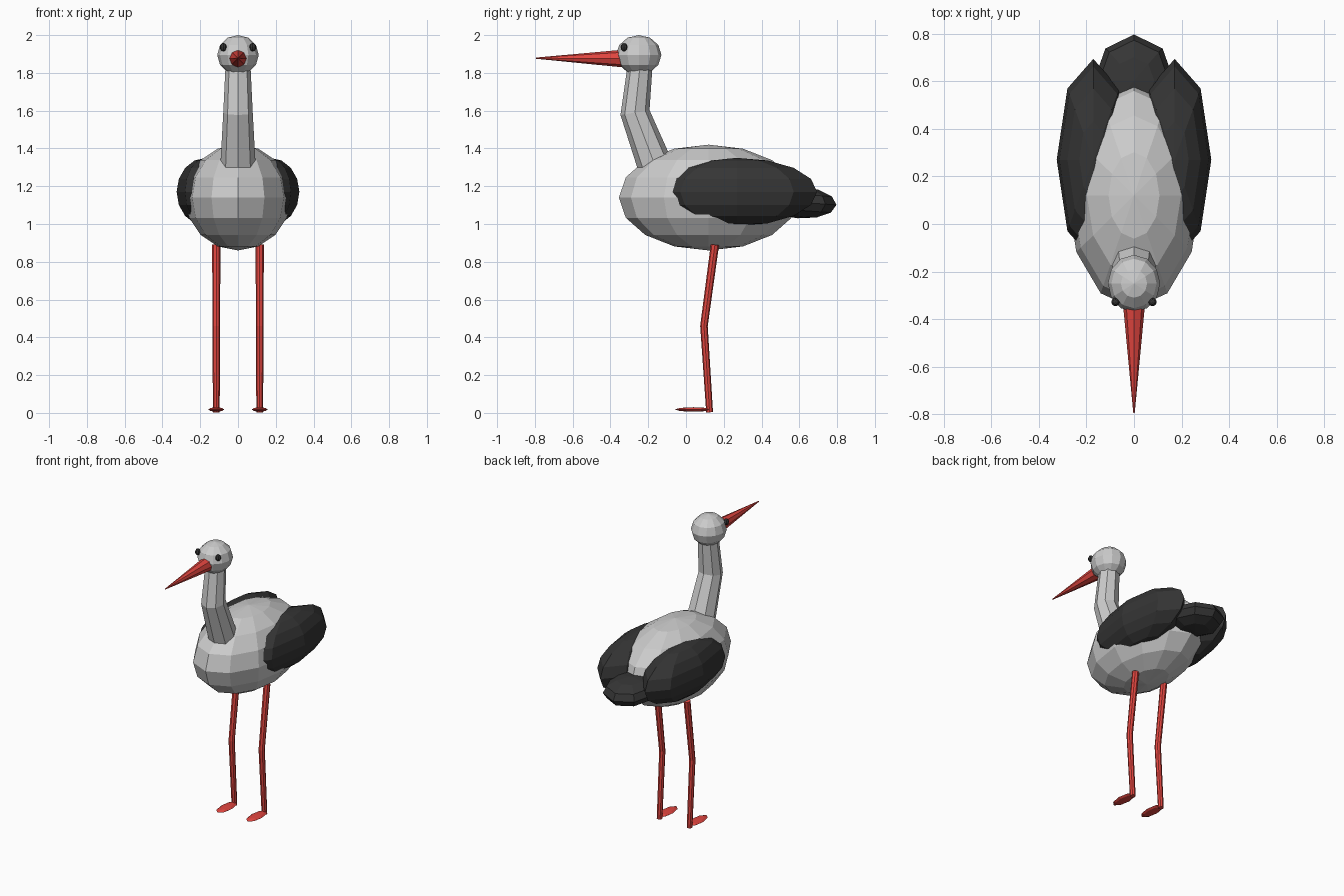
import bpy, bmesh, math
from mathutils import Matrix, Vector

if "Cube" in bpy.data.objects:
    bpy.data.objects.remove(bpy.data.objects["Cube"])


def material(name, color):
    m = bpy.data.materials.new(name)
    m.diffuse_color = (*color, 1)
    m.use_nodes = True
    m.node_tree.nodes["Principled BSDF"].inputs["Base Color"].default_value = m.diffuse_color
    return m


RED = material("red", (0.75, 0.06, 0.05))
BLACK = material("black", (0.035, 0.035, 0.035))


def finish(bm, name, mat):
    bmesh.ops.recalc_face_normals(bm, faces=bm.faces[:])
    mesh = bpy.data.meshes.new(name)
    bm.to_mesh(mesh)
    bm.free()
    if mat:
        mesh.materials.append(mat)
    obj = bpy.data.objects.new(name, mesh)
    bpy.context.collection.objects.link(obj)
    return obj


def ellipsoid(name, center, radii, segments, rings, mat=None, tilt=0):
    bm = bmesh.new()
    matrix = (Matrix.Translation(center) @ Matrix.Rotation(math.radians(tilt), 4, 'X')
              @ Matrix.Diagonal((*radii, 1)))
    bmesh.ops.create_uvsphere(bm, u_segments=segments, v_segments=rings,
                              radius=1, matrix=matrix)
    return finish(bm, name, mat)


def tube(name, path, sides, mat=None):
    """Faceted tube through (x, y, z, radius) points lying in a plane of constant x."""
    bm = bmesh.new()
    pts = [Vector(p[:3]) for p in path]
    side = Vector((1, 0, 0))
    rings = []
    for i, p in enumerate(pts):
        tangent = (pts[min(i + 1, len(pts) - 1)] - pts[max(i - 1, 0)]).normalized()
        up = tangent.cross(side)
        ring = []
        for k in range(sides):
            a = math.tau * k / sides
            ring.append(bm.verts.new(p + path[i][3] * (math.cos(a) * side + math.sin(a) * up)))
        rings.append(ring)
    for a, b in zip(rings, rings[1:]):
        for k in range(sides):
            n = (k + 1) % sides
            bm.faces.new((a[k], a[n], b[n], b[k]))
    bm.faces.new(rings[0])
    bm.faces.new(rings[-1])
    return finish(bm, name, mat)


# Body, neck and head
ellipsoid("body", (0, 0.12, 1.14), (0.28, 0.475, 0.28), 12, 8)
tube("neck", [(0, -0.145, 1.26, 0.096), (0, -0.27, 1.59, 0.078), (0, -0.243, 1.84, 0.066)], 8)
ellipsoid("head", (0, -0.25, 1.895), (0.11, 0.12, 0.105), 12, 6)

# Beak and tail
tube("beak", [(0, -0.33, 1.876, 0.047), (0, -0.795, 1.878, 0.003)], 8, RED)
ellipsoid("tail", (0, 0.597, 1.115), (0.17, 0.2, 0.085), 8, 6, BLACK, tilt=-4)

# Paired parts
for label, s in (("left", 1), ("right", -1)):
    ellipsoid(label + "_eye", (s * 0.078, -0.328, 1.936), (0.018, 0.018, 0.022), 8, 6, BLACK)
    ellipsoid(label + "_wing", (s * 0.171, 0.27, 1.17), (0.154, 0.424, 0.18), 8, 8, BLACK)
    x = s * 0.115
    tube(label + "_leg", [(x, 0.153, 0.89, 0.022), (x, 0.095, 0.46, 0.02),
                          (x, 0.125, 0.003, 0.018)], 8, RED)
    ellipsoid(label + "_foot", (x, 0.04, 0.018), (0.042, 0.1, 0.012), 8, 4, RED)
